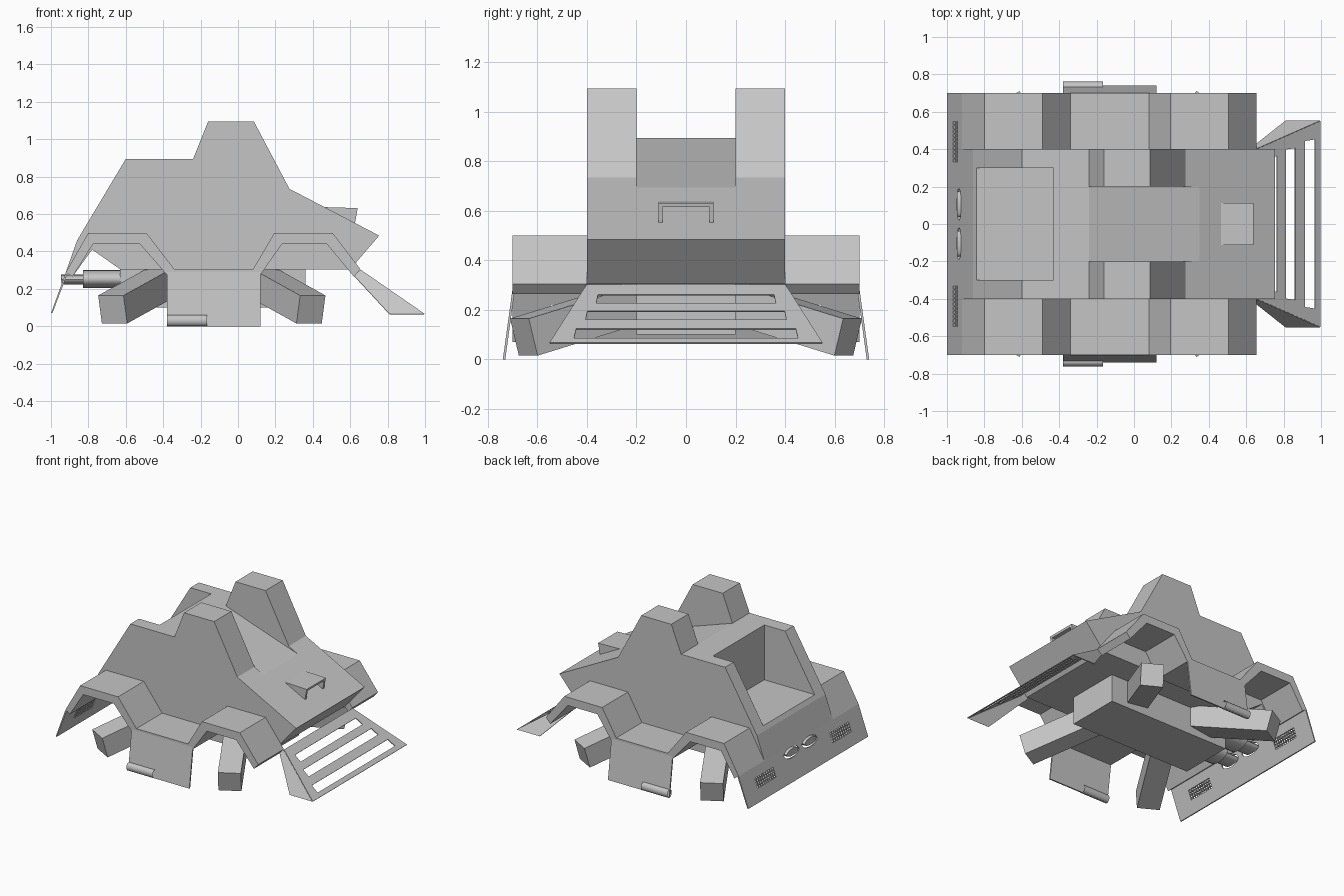
import bpy, bmesh, math
from mathutils import Vector, Matrix

if "Cube" in bpy.data.objects:
    bpy.data.objects.remove(bpy.data.objects["Cube"])

grey = bpy.data.materials.new("hull grey")
grey.diffuse_color = (0.56, 0.56, 0.56, 1)
grey.use_nodes = True
grey.node_tree.nodes["Principled BSDF"].inputs["Base Color"].default_value = grey.diffuse_color


def make(name, bm):
    bmesh.ops.recalc_face_normals(bm, faces=bm.faces)
    me = bpy.data.meshes.new(name)
    bm.to_mesh(me)
    bm.free()
    me.materials.append(grey)
    ob = bpy.data.objects.new(name, me)
    bpy.context.collection.objects.link(ob)
    return ob


def add_prism(bm, pts, y0, y1):
    """Extrude an (x, z) profile from y0 to y1."""
    f = bm.faces.new([bm.verts.new((x, y0, z)) for x, z in pts])
    r = bmesh.ops.extrude_face_region(bm, geom=[f])
    vs = [v for v in r["geom"] if isinstance(v, bmesh.types.BMVert)]
    bmesh.ops.translate(bm, verts=vs, vec=(0, y1 - y0, 0))


def prism(name, pts, y0, y1):
    bm = bmesh.new()
    add_prism(bm, pts, y0, y1)
    return make(name, bm)


def add_box(bm, lo, hi):
    lo, hi = Vector(lo), Vector(hi)
    m = Matrix.Translation((lo + hi) / 2) @ Matrix.Diagonal((hi - lo).to_4d())
    m[3][3] = 1
    bmesh.ops.create_cube(bm, size=1, matrix=m)


def box(name, lo, hi):
    bm = bmesh.new()
    add_box(bm, lo, hi)
    return make(name, bm)


def add_tube(bm, x0, x1, y, z, ry, rz, caps=True):
    """Elliptical cylinder along x."""
    m = (Matrix.Translation(((x0 + x1) / 2, y, z)) @ Matrix.Diagonal((1, ry, rz, 1))
         @ Matrix.Rotation(math.pi / 2, 4, 'Y'))
    bmesh.ops.create_cone(bm, cap_ends=caps, segments=20, radius1=1, radius2=1,
                          depth=x1 - x0, matrix=m)


def cut(ob, cutter):
    mod = ob.modifiers.new("cut", 'BOOLEAN')
    mod.operation, mod.solver, mod.object = 'DIFFERENCE', 'EXACT', cutter
    bpy.context.view_layer.objects.active = ob
    bpy.ops.object.modifier_apply(modifier=mod.name)
    bpy.data.objects.remove(cutter)


def smooth(ob):
    bpy.ops.object.select_all(action='DESELECT')
    ob.select_set(True)
    bpy.context.view_layer.objects.active = ob
    bpy.ops.object.shade_smooth_by_angle(angle=math.radians(35))


# Hull with twin towers; channel between towers and open rear bay are cut out
hull = prism("hull", [(-.92, .29), (-.86, .46), (-.6, .895), (-.24, .895), (-.16, 1.095),
                      (.085, 1.095), (.275, .735), (.755, .485), (.6, .305), (-.63, .305),
                      (-.78, .41), (-.885, .265)], -.4, .4)
cut(hull, prism("channel_cutter", [(-.24, .895), (.352, .695), (.4, 1.3), (-.26, 1.3)], -.2, .2))
cut(hull, box("bay_cutter", (-1.2, -.3, .49), (-.43, .3, 1.2)))

# Underbody box
box("underbody", (-.63, -.2, .1), (.36, .2, .306))

# Fenders, side skirts and skirt tubes
fender = [(-.92, .29), (-.8, .5), (-.49, .5), (-.34, .305), (.08, .305), (.195, .5), (.505, .5),
          (.655, .305), (.62, .265), (.475, .44), (.235, .44), (.12, .275), (-.38, .275),
          (-.525, .44), (-.775, .44), (-.885, .265)]
for s, side in ((-1, "front"), (1, "back")):
    prism(side + "_fender", fender, s * .4, s * .7)
    bm = bmesh.new()
    ends = []
    for x in (-.38, .12):
        ends.append([bm.verts.new((x, s * y, z)) for y, z in
                     ((.69, .29), (.7, .29), (.74, 0), (.73, 0))])
    for i in range(4):
        j = (i + 1) % 4
        bm.faces.new((ends[0][i], ends[0][j], ends[1][j], ends[1][i]))
    bm.faces.new(ends[0])
    bm.faces.new(ends[1])
    make(side + "_skirt", bm)
    bm = bmesh.new()
    add_tube(bm, -.38, -.165, s * .735, .03, .026, .03, caps=False)
    smooth(make(side + "_skirt_tube", bm))

# Rear apron with pierced vents and exhaust holes
apron = prism("rear_apron", [(-.92, .29), (-1, .07), (-.992, .07), (-.91, .287)], -.7, .7)
bm = bmesh.new()
for s in (-1, 1):
    for i in range(10):
        for j in range(4):
            y, z = s * (.34 + i * .0222), .162 + j * .018
            add_box(bm, (-1.1, y - .0085, z - .0065), (-.85, y + .0085, z + .0065))
    add_tube(bm, -1.1, -.85, s * .105, .245, .085, .034)
cut(apron, make("vent_cutter", bm))

# Exhaust pipes
for s, side in ((-1, "front"), (1, "back")):
    bm = bmesh.new()
    add_tube(bm, -.83, -.62, s * .105, .252, .09, .048)
    add_tube(bm, -.945, -.82, s * .105, .25, .068, .026)
    smooth(make(side + "_exhaust", bm))

# Four square leg beams splayed out and down
for sx in (-1, 1):
    for sy in (-1, 1):
        end = Vector((-.14 + sx * .53, sy * .655, .09))
        d = Vector((sx * .56, sy, -.31)).normalized()
        t = d.cross(Vector((0, 0, 1))).normalized()
        u = t.cross(d).normalized()
        c = end - d * .3
        m = Matrix((t, d, u)).transposed().to_4x4()
        bm = bmesh.new()
        bmesh.ops.create_cube(bm, size=1, matrix=Matrix.Translation(c) @ m
                              @ Matrix.Diagonal((.155, .6, .155, 1)))
        make("leg_%s_%s" % ("rear" if sx < 0 else "nose", "front" if sy < 0 else "back"), bm)


# Slotted nose plough
def plough(z, inset=0):
    t = (.3 - z) / .235
    return .655 + .34 * t, .4 + .15 * t - inset


bm = bmesh.new()


def quad(*pts):
    bm.faces.new([bm.verts.new(p) for p in pts])


levels = [.3, .26, .225, .193, .158, .122, .085, .065]
for i in range(7):
    za, zb = levels[i], levels[i + 1]
    (xa, wa), (xb, wb) = plough(za), plough(zb)
    if i % 2 == 0:
        quad((xa, -wa, za), (xb, -wb, zb), (xb, wb, zb), (xa, wa, za))
    else:
        for s in (-1, 1):
            ia, ib = wa - .07, wb - .085
            quad((xa, s * wa, za), (xb, s * wb, zb), (xb, s * ib, zb), (xa, s * ia, za))
for s in (-1, 1):
    quad((.655, s * .4, .3), (.995, s * .55, .065), (.81, s * .55, .065), (.62, s * .4, .27))
ob = make("nose_plough", bm)
mod = ob.modifiers.new("thickness", 'SOLIDIFY')
mod.thickness, mod.offset = .006, 0

# Hood scoop: thin roof with tapering side walls, open at the front
scoop = prism("hood_scoop", [(.465, .637), (.64, .632), (.625, .55), (.6, .55)], -.112, .112)
bm = bmesh.new()
for v in ((.52, -.092, .5), (.52, .092, .5), (.52, -.092, .615), (.52, .092, .615)):
    bm.verts.new(v)
bm.free()
cut(scoop, box("scoop_cutter", (.4, -.095, .4), (.8, .095, .616)))
